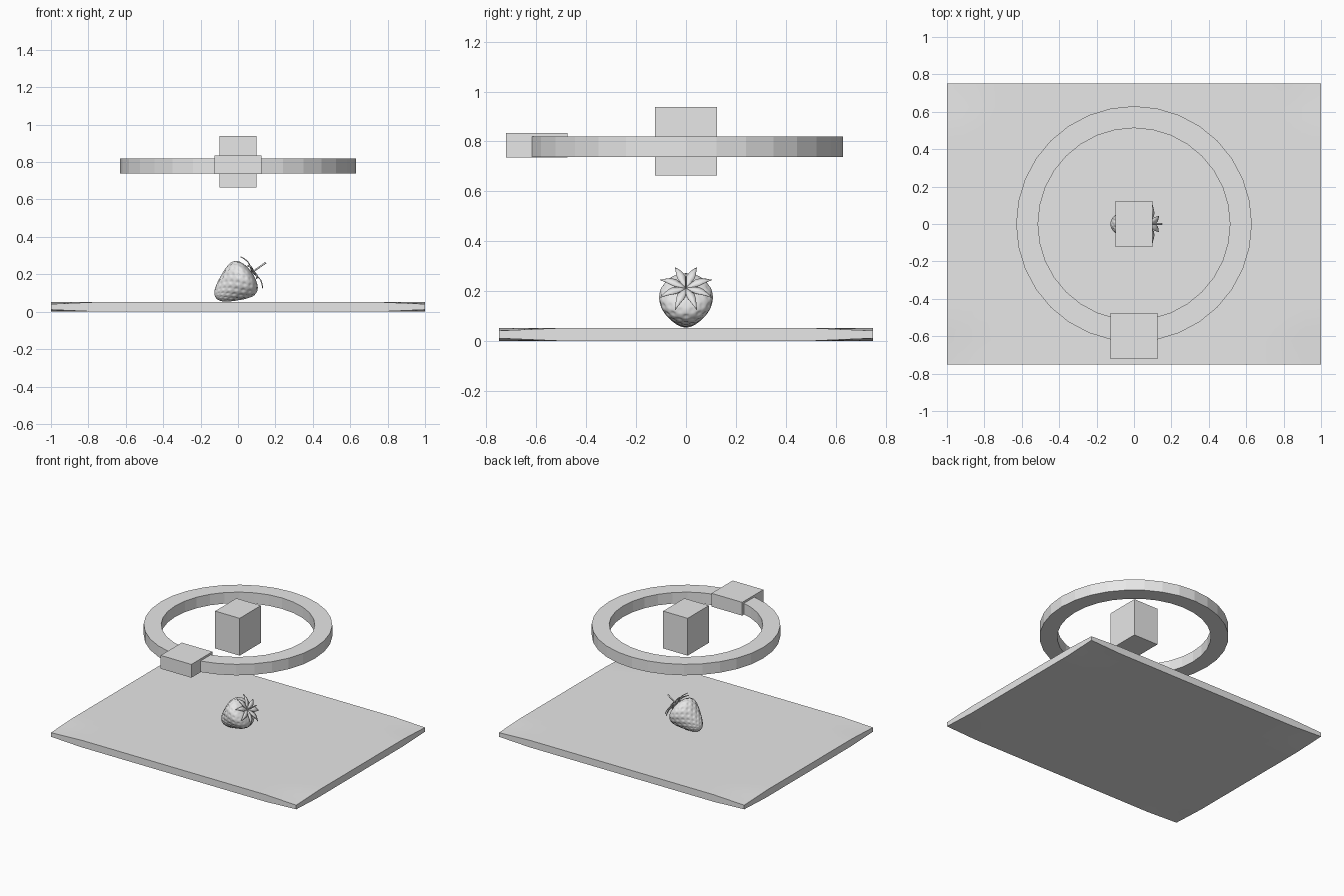
import bpy
import bmesh
from math import sin, cos, pi, radians, hypot
from mathutils import Matrix

if "Cube" in bpy.data.objects:
    bpy.data.objects.remove(bpy.data.objects["Cube"], do_unlink=True)

grey = bpy.data.materials.new("light_grey")
grey.use_nodes = True
grey.diffuse_color = (0.8, 0.8, 0.8, 1)
grey.node_tree.nodes["Principled BSDF"].inputs["Base Color"].default_value = (0.8, 0.8, 0.8, 1)


def make_object(name, bm, smooth=None, matrix=None):
    bmesh.ops.recalc_face_normals(bm, faces=bm.faces)
    mesh = bpy.data.meshes.new(name)
    bm.to_mesh(mesh)
    bm.free()
    mesh.materials.append(grey)
    obj = bpy.data.objects.new(name, mesh)
    bpy.context.collection.objects.link(obj)
    if matrix:
        obj.matrix_world = matrix
    if smooth:
        bpy.ops.object.select_all(action="DESELECT")
        obj.select_set(True)
        bpy.context.view_layer.objects.active = obj
        bpy.ops.object.shade_smooth_by_angle(angle=radians(smooth))
    return obj


def box(name, size, centre):
    bm = bmesh.new()
    bmesh.ops.create_cube(bm, size=1)
    bmesh.ops.scale(bm, vec=size, verts=bm.verts)
    bmesh.ops.translate(bm, vec=centre, verts=bm.verts)
    return make_object(name, bm)


def lathe(bm, rings, sides, shape):
    """Bridge closed rings; shape(ring, angle) gives each point."""
    rows = [[bm.verts.new(shape(i, 2 * pi * k / sides)) for k in range(sides)]
            for i in range(rings)]
    for a, b in zip(rows, rows[1:]):
        for k in range(sides):
            n = (k + 1) % sides
            bm.faces.new((a[k], a[n], b[n], b[k]))
    return rows


# Ground plate, thinning slightly toward its four corners
bm = bmesh.new()
bmesh.ops.create_cube(bm, size=1)
bmesh.ops.scale(bm, vec=(2, 1.5, 0.052), verts=bm.verts)
flat_edges = [e for e in bm.edges if abs(e.verts[0].co.z - e.verts[1].co.z) < 0.01]
bmesh.ops.subdivide_edges(bm, edges=flat_edges, cuts=23, use_grid_fill=True)
for v in bm.verts:
    corner = hypot(1 - abs(v.co.x), 0.75 - abs(v.co.y))
    v.co.z *= 1 - 0.42 * max(0, 1 - corner / 0.25)
    v.co.z += 0.026
make_object("ground_plate", bm, 30)

# Floating ring
ring_profile = [(0.63, 0.738), (0.63, 0.819), (0.513, 0.819), (0.513, 0.738), (0.63, 0.738)]
bm = bmesh.new()
lathe(bm, 5, 32, lambda i, a: (ring_profile[i][0] * cos(a), ring_profile[i][0] * sin(a),
                               ring_profile[i][1]))
bmesh.ops.remove_doubles(bm, verts=bm.verts, dist=0.0001)
make_object("floating_ring", bm)

# Ring block and centre block
box("ring_block", (0.25, 0.246, 0.098), (0, -0.599, 0.785))
box("centre_block", (0.2, 0.247, 0.275), (0, 0, 0.801))

# Berry frame: origin at the tip, local z runs to the crown
berry = Matrix.Translation((-0.119, 0, 0.075)) @ Matrix.Rotation(radians(55), 4, "Y")
LENGTH, ROWS = 0.235, 84


def berry_point(i, a):
    s = (i + 0.3) / (ROWS - 0.4)
    q = (1 - cos(pi * s)) / 2
    dimple = max(0, cos(12 * a) * cos(14 * pi * s)) * sin(pi * s)
    r = sin(pi * s) * (0.068 + 0.1 * q * q) - 0.006 * dimple
    return (r * cos(a), r * sin(a), LENGTH * q)


bm = bmesh.new()
rows = lathe(bm, ROWS, 96, berry_point)
bm.faces.new(rows[0])
bm.faces.new(rows[-1])
make_object("berry_body", bm, 60, berry)

# Leaves: distance from the stem, half width, height above the crown
leaf_shape = [(0.0, 0.006, 0.004), (0.025, 0.011, 0.012), (0.05, 0.017, 0.018),
              (0.07, 0.014, 0.018), (0.09, 0.008, 0.012), (0.112, 0.001, 0.002)]
bm = bmesh.new()
for k in range(8):
    turn = Matrix.Rotation(2 * pi * (k + 0.5) / 8, 3, "Z")
    strip = []
    for r, w, h in leaf_shape:
        strip.append([bm.verts.new(turn @ Matrix.Translation((r, side * w, LENGTH + h - 0.002 * abs(side))).translation)
                      for side in (-1, 0, 1)])
    for a, b in zip(strip, strip[1:]):
        for j in (0, 1):
            bm.faces.new((a[j], b[j], b[j + 1], a[j + 1]))
leaves = make_object("berry_leaves", bm, 60, berry)
thick = leaves.modifiers.new("thickness", "SOLIDIFY")
thick.thickness = 0.003

# Stem
bm = bmesh.new()
bmesh.ops.create_cone(bm, cap_ends=True, segments=12, radius1=0.004, radius2=0.005, depth=0.095,
                      matrix=Matrix.Translation((0, 0, LENGTH + 0.0445)))
make_object("berry_stem", bm, 40, berry)
